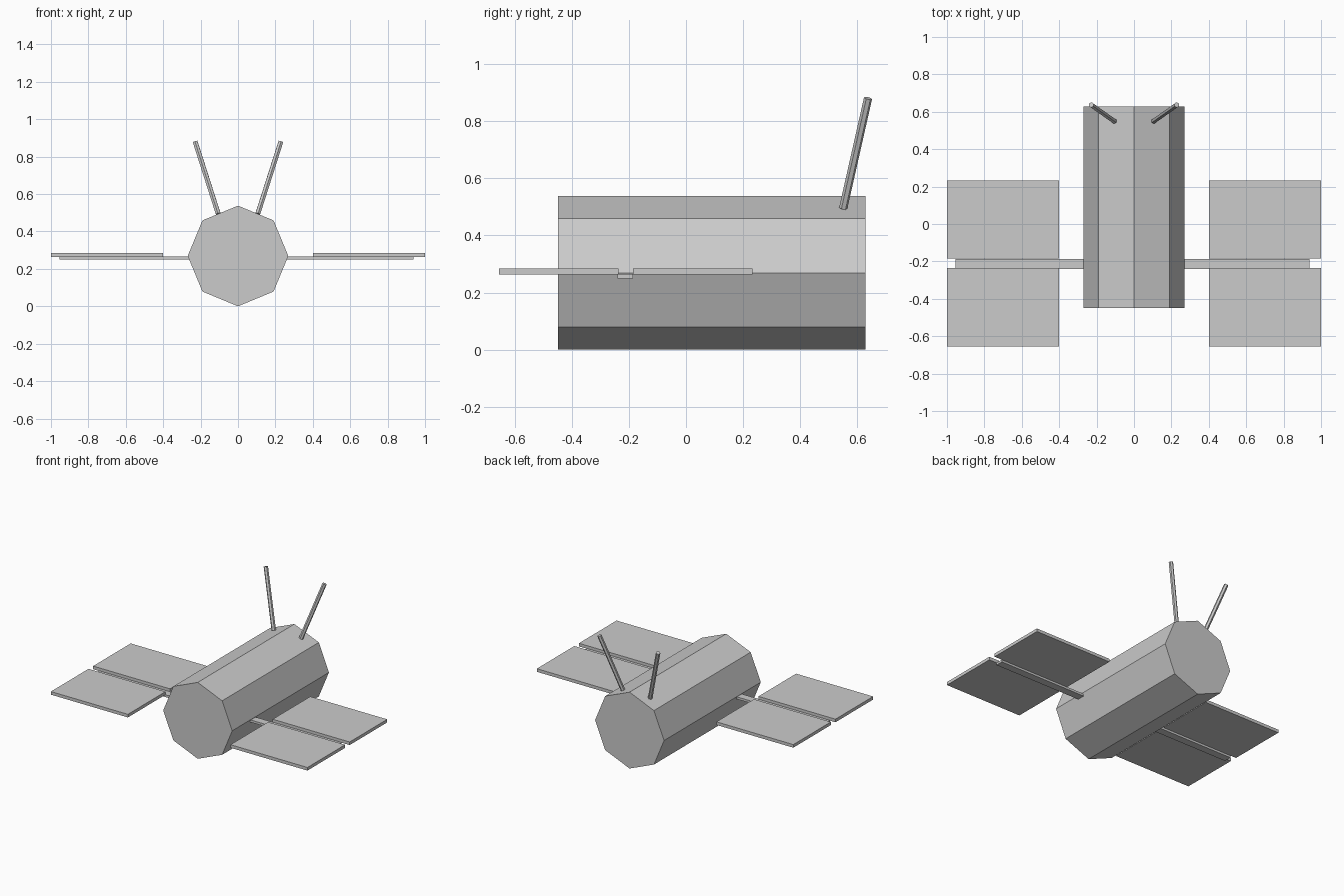
import bpy
from math import pi
from mathutils import Vector

if "Cube" in bpy.data.objects:
    bpy.data.objects.remove(bpy.data.objects["Cube"])


def box(name, x, y, z):
    """Box from (min, max) ranges on each axis."""
    ranges = (x, y, z)
    bpy.ops.mesh.primitive_cube_add(size=1, location=[(a + b) / 2 for a, b in ranges])
    ob = bpy.context.object
    ob.name = name
    ob.scale = [b - a for a, b in ranges]
    bpy.ops.object.transform_apply(location=False, rotation=False, scale=True)
    return ob


def rod(name, start, end, radius, sides):
    """Straight faceted rod between two points."""
    start, end = Vector(start), Vector(end)
    axis = end - start
    bpy.ops.mesh.primitive_cylinder_add(
        vertices=sides, radius=radius, depth=axis.length, location=(start + end) / 2,
        rotation=axis.to_track_quat('Z', 'Y').to_euler())
    bpy.context.object.name = name


# Octagonal body lying along y
bpy.ops.mesh.primitive_cylinder_add(vertices=8, radius=0.269, depth=1.077,
                                    location=(0, 0.09, 0.269), rotation=(pi / 2, 0, 0))
bpy.context.object.name = "body"

for side, s, boom_end in (("left", -1, 0.955), ("right", 1, 0.938)):
    # Boom carrying the solar panels, rooted inside the body
    box(f"{side}_boom", sorted((s * 0.25, s * boom_end)), (-0.24, -0.186), (0.249, 0.265))

    # Front and rear solar panels
    for place, y in (("front", (-0.655, -0.236)), ("rear", (-0.185, 0.233))):
        box(f"{side}_{place}_solar_panel", sorted((s * 0.4, s * 1.0)), y, (0.263, 0.285))

    # Splayed antenna
    rod(f"{side}_antenna", (s * 0.106, 0.55, 0.495), (s * 0.229, 0.637, 0.88), 0.0145, 6)
